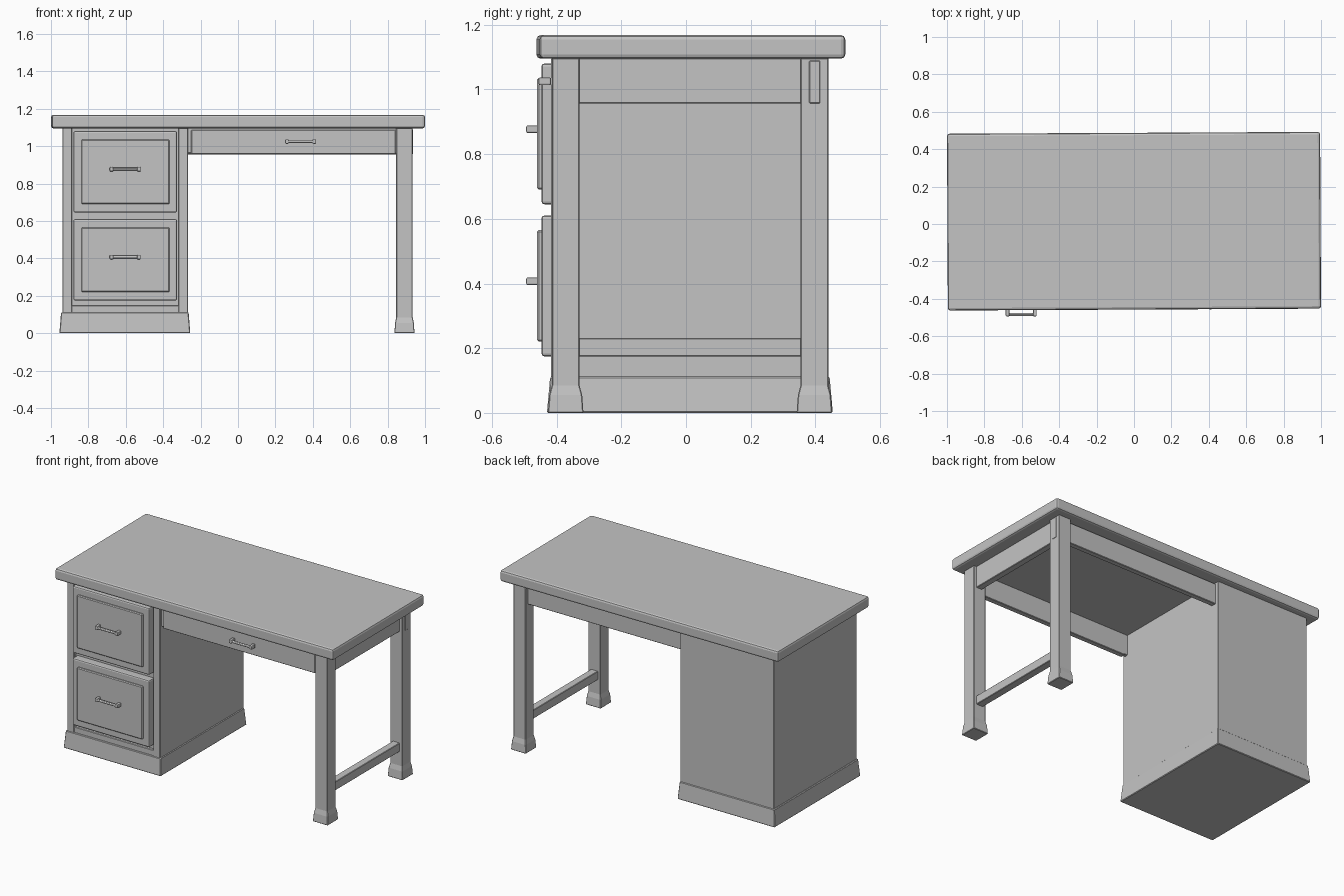
import bpy
import bmesh
from mathutils import Vector

old = bpy.data.objects.get("Cube")
if old:
    bpy.data.objects.remove(old, do_unlink=True)

grey = bpy.data.materials.new("light_grey")
grey.use_nodes = True
colour = (0.55, 0.55, 0.55, 1)
grey.diffuse_color = colour
grey.node_tree.nodes["Principled BSDF"].inputs["Base Color"].default_value = colour


def finish(name, bm, bevel=0.0, segments=1):
    bmesh.ops.recalc_face_normals(bm, faces=bm.faces)
    mesh = bpy.data.meshes.new(name)
    bm.to_mesh(mesh)
    bm.free()
    mesh.materials.append(grey)
    obj = bpy.data.objects.new(name, mesh)
    bpy.context.collection.objects.link(obj)
    if bevel:
        mod = obj.modifiers.new("Soft edges", "BEVEL")
        mod.width = bevel
        mod.segments = segments
        mod.limit_method = "ANGLE"
    return obj


def box(name, x, y, z, bevel=0.003, segments=1):
    """Box from (min, max) ranges."""
    bm = bmesh.new()
    bmesh.ops.create_cube(bm, size=1)
    lo, hi = (Vector(c) for c in zip(x, y, z))
    for v in bm.verts:
        v.co = (lo + hi) / 2 + v.co * (hi - lo)
    return finish(name, bm, bevel, segments)


def column(name, cx, cy, rings, bevel=0.003):
    """Stacked rectangles: each ring is (z, half width, half depth)."""
    bm = bmesh.new()
    loops = []
    for z, hx, hy in rings:
        corners = ((-1, -1), (1, -1), (1, 1), (-1, 1))
        loops.append([bm.verts.new((cx + sx * hx, cy + sy * hy, z)) for sx, sy in corners])
    for a, b in zip(loops, loops[1:]):
        for i in range(4):
            j = (i + 1) % 4
            bm.faces.new((a[i], a[j], b[j], b[i]))
    bm.faces.new(loops[0])
    bm.faces.new(loops[-1])
    return finish(name, bm, bevel)


def handle(name, cx, face_y, cz):
    """Round bar standing on two posts."""
    bar_y = face_y - 0.024
    bpy.ops.mesh.primitive_cylinder_add(vertices=12, radius=0.008, depth=0.16,
                                        location=(cx, bar_y, cz), rotation=(0, 1.5708, 0))
    bar = bpy.context.object
    bar.name = name + "_bar"
    bar.data.materials.append(grey)
    bpy.ops.object.shade_smooth_by_angle()
    for side, s in (("right", -1), ("left", 1)):
        px = cx + s * 0.073
        box(f"{name}_{side}_post", (px - 0.01, px + 0.01),
            (bar_y - 0.01, face_y + 0.005), (cz - 0.012, cz + 0.012), 0.005, 2)


# Table top, very slightly askew
top = box("table_top", (-0.9975, 0.9975), (-0.4725, 0.4725), (1.095, 1.168), 0.013, 2)
top.location.y = 0.015
top.rotation_euler.z = 0.005

# Cabinet with its front frame and plinth
box("cabinet_body", (-0.938, -0.268), (-0.395, 0.44), (0.1, 1.097), 0.002)
box("cabinet_right_stile", (-0.938, -0.888), (-0.417, -0.39), (0.1, 1.097))
box("cabinet_left_stile", (-0.318, -0.268), (-0.417, -0.39), (0.1, 1.097))
box("cabinet_bottom_rail", (-0.89, -0.316), (-0.412, -0.39), (0.1, 0.148))
column("cabinet_plinth", -0.605, 0.012, ((0, 0.35, 0.442), (0.112, 0.341, 0.432)), 0.004)

# Cabinet drawers with raised panels
for label, z in (("upper", 0.645), ("lower", 0.175)):
    box(label + "_drawer_front", (-0.88, -0.326), (-0.447, -0.39), (z, z + 0.435), 0.009, 2)
    box(label + "_drawer_panel", (-0.838, -0.366), (-0.46, -0.44), (z + 0.046, z + 0.39), 0.005)
    handle(label + "_drawer_handle", -0.603, -0.46, z + 0.232)

# Middle drawer under the top
box("middle_drawer_front", (-0.25, 0.843), (-0.413, -0.378), (0.958, 1.087))
box("middle_drawer_rail", (-0.27, 0.86), (-0.403, -0.378), (0.962, 1.097))
handle("middle_drawer_handle", 0.335, -0.422, 1.025)

# Legs with flared feet
for label, y in (("front", -0.372), ("back", 0.397)):
    column(label + "_leg", 0.89, y, ((0, 0.054, 0.055), (0.055, 0.05, 0.051),
                                    (0.085, 0.044, 0.043), (1.097, 0.044, 0.043)))

# Aprons and foot stretcher
box("back_apron", (-0.28, 0.936), (0.38, 0.415), (0.956, 1.09))
box("side_apron", (0.873, 0.915), (-0.35, 0.37), (0.956, 1.097))
box("side_stretcher", (0.865, 0.915), (-0.35, 0.37), (0.175, 0.232))
